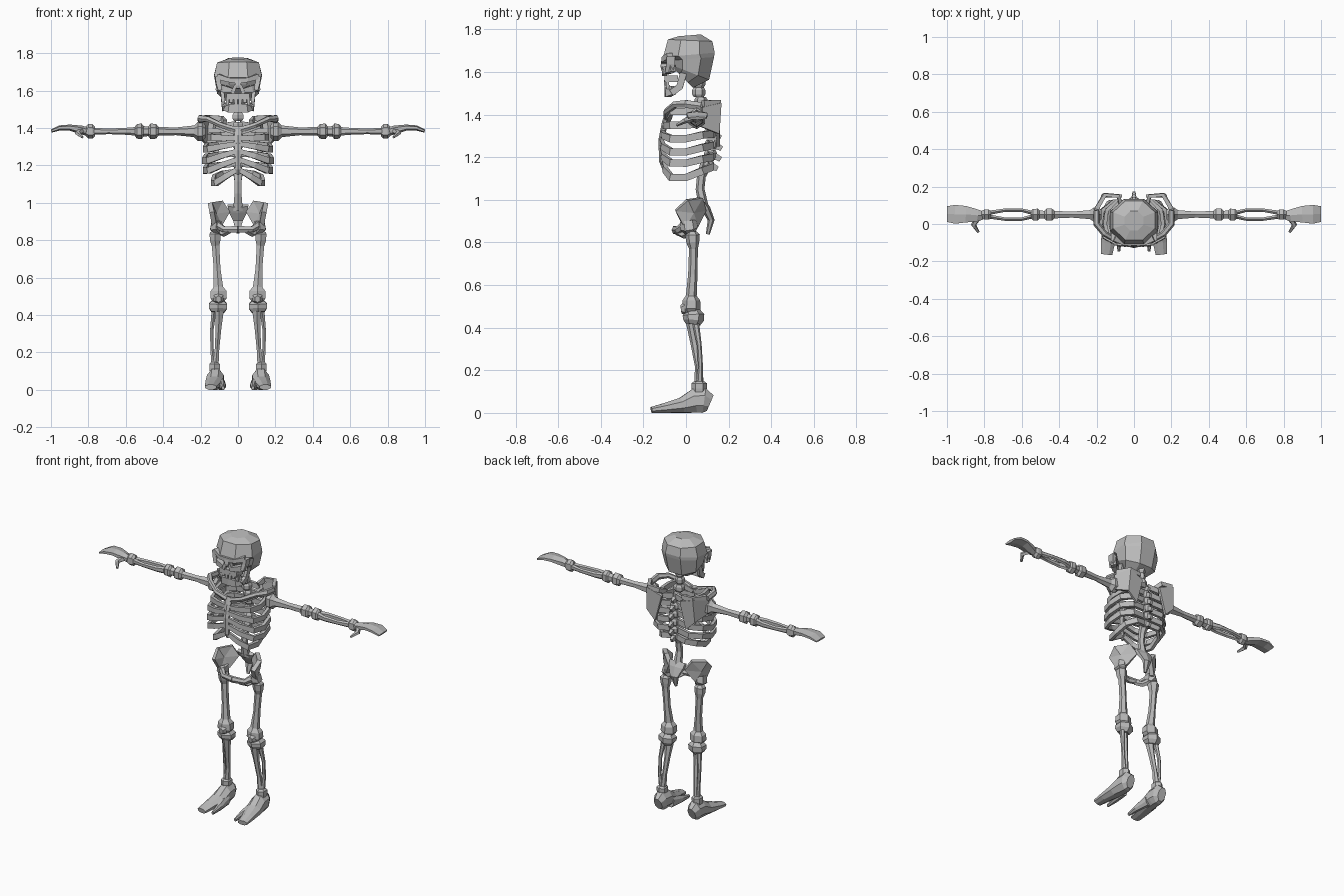
import bpy, bmesh, math
from mathutils import Vector

bone_mat = bpy.data.materials.new("bone_grey")
bone_mat.diffuse_color = (0.5, 0.5, 0.5, 1)
X, Y, Z = Vector((1, 0, 0)), Vector((0, 1, 0)), Vector((0, 0, 1))


def finish(name, bm, mirror):
    bmesh.ops.recalc_face_normals(bm, faces=bm.faces)
    me = bpy.data.meshes.new(name)
    bm.to_mesh(me)
    bm.free()
    me.materials.append(bone_mat)
    ob = bpy.data.objects.new(name, me)
    bpy.context.collection.objects.link(ob)
    if mirror:
        m = ob.modifiers.new("mirror", 'MIRROR')
        m.use_mirror_merge = False
    return ob


def loft(name, path, hint, sides=6, mirror=True):
    """Capped tube through (x, y, z, half size along hint, half size across)."""
    bm = bmesh.new()
    pts = [Vector(p[:3]) for p in path]
    rings = []
    for i, p in enumerate(path):
        t = (pts[min(i + 1, len(pts) - 1)] - pts[max(i - 1, 0)]).normalized()
        u = (hint - t * hint.dot(t)).normalized()
        v = t.cross(u)
        k = 1 / math.cos(math.pi / sides)
        ring = []
        for j in range(sides):
            a = 2 * math.pi * (j + 0.5) / sides
            ring.append(bm.verts.new(pts[i] + u * (math.cos(a) * p[3] * k)
                                     + v * (math.sin(a) * p[4] * k)))
        rings.append(ring)
    for r, s in zip(rings, rings[1:]):
        for j in range(sides):
            n = (j + 1) % sides
            bm.faces.new((r[j], r[n], s[n], s[j]))
    bm.faces.new(rings[0])
    bm.faces.new(rings[-1])
    return finish(name, bm, mirror)


def plate(name, pts, faces, thick):
    """Thin bent sheet of bone, mirrored."""
    bm = bmesh.new()
    vs = [bm.verts.new(p) for p in pts]
    for f in faces:
        bm.faces.new([vs[i] for i in f])
    ob = finish(name, bm, True)
    s = ob.modifiers.new("thickness", 'SOLIDIFY')
    s.thickness, s.offset = thick, 0
    return ob


def box(name, c, h, mirror=False):
    """Box from centre and half sizes."""
    x, y, z = c
    return loft(name, [(x, y, z - h[2], h[0], h[1]), (x, y, z + h[2], h[0], h[1])],
                X, 4, mirror)


# Cranium: stacked rings of (z, half width, front y, back y)
levels = [(1.568, .075, -.07, .05), (1.598, .112, -.075, .115), (1.662, .124, -.078, .132),
          (1.68, .128, -.108, .135), (1.748, .112, -.085, .124), (1.772, .05, -.035, .07)]
loft("cranium", [(0, (f + b) / 2, z, w, (b - f) / 2) for z, w, f, b in levels], X, 8, False)

# Face
loft("brow", [(.0, -.1, 1.652, .014, .016), (.05, -.1, 1.657, .012, .016),
              (.105, -.075, 1.675, .014, .016)], Z, 4)
loft("temple", [(.108, -.07, 1.675, .014, .02), (.106, -.072, 1.64, .012, .02),
                (.092, -.08, 1.6, .014, .018)], X, 4)
loft("cheekbone", [(.108, -.06, 1.618, .016, .016), (.07, -.09, 1.608, .018, .016),
                   (.03, -.1, 1.6, .012, .014)], Z, 4)
loft("nose_bridge", [(0, -.1, 1.665, .018, .014), (0, -.106, 1.625, .014, .014),
                     (0, -.108, 1.61, .008, .008)], X, 4, False)
loft("nose_side", [(.012, -.1, 1.63, .008, .012), (.03, -.1, 1.585, .01, .012)], X, 4)
box("upper_jaw", (0, -.07, 1.568), (.062, .032, .016))
loft("jaw_front", [(0, -.088, 1.505, .022, .014), (.045, -.084, 1.505, .022, .014),
                   (.072, -.058, 1.515, .02, .01)], Z, 4)
loft("jaw_branch", [(.072, -.068, 1.503, .012, .016), (.078, -.03, 1.53, .01, .016),
                    (.085, -.012, 1.595, .009, .016)], X, 4)
for i, x in enumerate((.012, .036, .056)):
    box("upper_tooth_%d" % i, (x, -.095 + i * .004, 1.55), (.009, .008, .013), True)
    if i != 1:
        box("lower_tooth_%d" % i, (x, -.092 + i * .004, 1.53), (.008, .008, .01), True)

# Spine
for i, (y, z, w) in enumerate([(.06, 1.55, .024), (.06, 1.505, .024), (.07, 1.46, .03),
                               (.09, 1.41, .028), (.105, 1.36, .028), (.115, 1.31, .028),
                               (.12, 1.26, .028), (.115, 1.21, .028), (.1, 1.165, .028)]):
    loft("vertebra_%d" % i, [(0, y, z - .023, w * .7, .02), (0, y, z - .01, w, .027),
                             (0, y, z + .01, w, .027), (0, y, z + .023, w * .7, .02)], X, 6, False)
    if i > 2:
        loft("spine_spur_%d" % i, [(0, y + .01, z, .014, .016),
                                   (0, y + .048, z - .02, .008, .012)], X, 4, False)
loft("lower_spine", [(0, .095, 1.17, .026, .024), (0, .072, 1.11, .018, .018),
                     (0, .066, 1.05, .018, .018), (0, .085, .96, .026, .02)], X, 6, False)
loft("tailbone", [(0, .078, .985, .055, .016), (0, .095, .955, .05, .018),
                  (0, .118, .905, .026, .014), (0, .102, .838, .008, .008)], X, 6, False)

# Ribs: (half width, back z, side z, front z, front y)
ribs = [(.125, 1.42, 1.415, 1.375, -.085), (.155, 1.37, 1.35, 1.345, -.1),
        (.178, 1.32, 1.287, 1.315, -.112), (.182, 1.265, 1.225, 1.275, -.116),
        (.178, 1.21, 1.172, 1.23, -.114), (.135, 1.165, 1.105, 1.175, -.105)]
for i, (w, zb, zs, zf, yf) in enumerate(ribs):
    h = .017
    loft("rib_%d" % i, [(.01, .11, zb, h, .009), (w * .6, .122, zb - .01, h, .01),
                        (w * .93, .075, (zb + zs) / 2, h, .01), (w, .0, zs, h, .01),
                        (w * .88, -.07, zs, h, .01), (w * .5, yf + .008, (zs + zf) / 2, h * .9, .01),
                        (.008, yf, zf, h * .75, .009)], Z, 4)
loft("breastbone", [(0, -.085, 1.405, .03, .012), (0, -.1, 1.36, .018, .012),
                    (0, -.116, 1.28, .018, .012), (0, -.112, 1.18, .016, .012),
                    (0, -.104, 1.15, .006, .008)], X, 6, False)

# Shoulder girdle
loft("collarbone", [(.015, -.09, 1.39, .016, .014), (.09, -.092, 1.415, .013, .012),
                    (.16, -.05, 1.448, .014, .014), (.2, .0, 1.45, .018, .016),
                    (.2, .07, 1.44, .018, .014)], Z, 6)
plate("shoulder_blade",
      [(.065, .15, 1.42), (.16, .16, 1.455), (.17, .15, 1.31), (.11, .152, 1.25),
       (.208, .075, 1.435), (.2, .065, 1.345)],
      [(0, 1, 2, 3), (1, 4, 5, 2)], .016)
loft("shoulder_ridge", [(.07, .105, 1.43, .014, .01), (.085, .15, 1.45, .014, .01),
                        (.155, .155, 1.455, .014, .01), (.2, .08, 1.45, .016, .012)], Z, 4)

# Arms: (x, half depth, half height)
AY, AZ = .05, 1.382


def arm(name, prof):
    loft(name, [(x, AY, AZ, a, b) for x, a, b in prof], Y, 6)


arm("upper_arm", [(.175, .026, .03), (.19, .038, .044), (.215, .038, .044), (.235, .024, .027),
                  (.33, .016, .018), (.425, .02, .02), (.438, .032, .034), (.468, .032, .036),
                  (.48, .02, .022)])
arm("elbow", [(.475, .02, .022), (.505, .022, .024), (.515, .032, .036), (.54, .03, .034),
              (.552, .02, .022)])
for n, s in (("forearm_front", -1), ("forearm_back", 1)):
    loft(n, [(.545, AY + s * .01, AZ, .011, .02), (.6, AY + s * .024, AZ, .009, .016),
             (.69, AY + s * .024, AZ, .009, .013), (.775, AY + s * .01, AZ, .011, .016)], Y, 6)
arm("wrist", [(.765, .02, .022), (.778, .027, .034), (.8, .027, .034), (.815, .02, .022)])
loft("hand", [(.81, .045, 1.382, .022, .02), (.84, .046, 1.39, .032, .02),
              (.9, .052, 1.402, .044, .014), (.955, .052, 1.4, .05, .012),
              (.998, .053, 1.383, .042, .007)], Y, 6)
loft("thumb", [(.835, .03, 1.385, .015, .014), (.858, -.005, 1.372, .011, .012),
               (.832, -.043, 1.35, .005, .006)], Z, 5)

# Pelvis
plate("hip_wing",
      [(.14, -.05, .95), (.15, .005, 1.0), (.09, .07, 1.01), (.05, .085, .95),
       (.095, .05, .875), (.125, -.01, .87), (.125, .03, .94)],
      [(i, (i + 1) % 6, 6) for i in range(6)], .026)
loft("hip_socket", [(.115, .01, .9, .026, .034), (.118, .015, .865, .032, .036),
                    (.1, .02, .84, .016, .02)], X, 6)
loft("pubic_bar", [(.115, -.0, .885, .02, .018), (.075, -.038, .858, .015, .014),
                   (.0, -.052, .858, .018, .014)], Z, 6)
loft("sit_bone", [(.1, .02, .85, .016, .014), (.075, -.01, .835, .014, .013),
                  (.045, -.045, .85, .012, .012)], Z, 5)

# Legs
loft("thigh_bone", [(.122, .03, .852, .016, .018), (.122, .03, .835, .03, .03),
                    (.122, .032, .8, .028, .026), (.12, .035, .77, .02, .018),
                    (.112, .032, .65, .018, .019), (.105, .025, .55, .025, .022),
                    (.104, .025, .528, .042, .036), (.104, .025, .49, .044, .038),
                    (.104, .025, .472, .03, .03)], X, 6)
loft("kneecap", [(.104, -.005, .488, .026, .028), (.104, -.024, .485, .014, .016)], X, 6)
loft("knee", [(.105, .032, .48, .03, .03), (.106, .035, .46, .048, .044),
              (.107, .035, .435, .048, .042), (.108, .032, .415, .034, .03)], X, 6)
loft("shin_bone", [(.1, .025, .425, .024, .022), (.104, .04, .33, .015, .017),
                   (.112, .058, .22, .012, .014), (.12, .062, .13, .016, .02)], X, 6)
loft("calf_bone", [(.128, .045, .425, .013, .014), (.14, .062, .32, .009, .01),
                   (.139, .068, .22, .009, .01), (.13, .064, .13, .012, .014)], X, 6)
loft("ankle", [(.125, .062, .148, .018, .022), (.125, .062, .138, .028, .032),
               (.125, .062, .115, .028, .032), (.125, .06, .09, .024, .028)], X, 6)

# Feet
loft("foot", [(.12, .113, .046, .026, .04), (.121, .085, .058, .042, .058),
              (.121, .04, .056, .045, .056), (.126, -.02, .036, .047, .036),
              (.139, -.1, .023, .037, .023), (.146, -.162, .014, .03, .014)], X, 8)
loft("big_toe", [(.092, .02, .035, .02, .035), (.083, -.07, .021, .018, .021),
                 (.08, -.145, .01, .007, .01)], X, 8)
